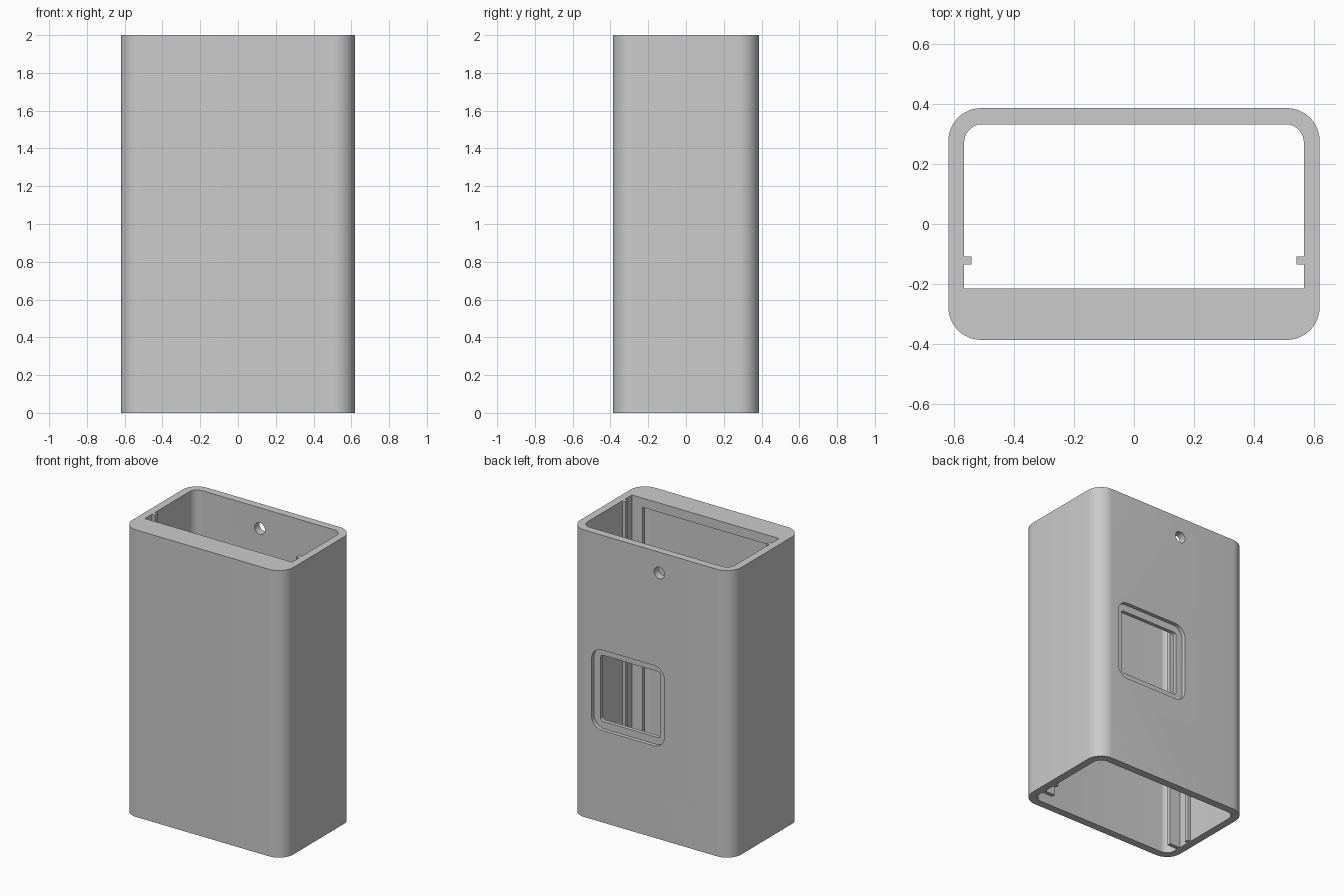
import bpy, bmesh, math
from mathutils import Matrix

cube = bpy.data.objects.get("Cube")
if cube:
    bpy.data.objects.remove(cube, do_unlink=True)

grey = bpy.data.materials.new("plain_grey")
grey.use_nodes = True
COLOUR = (0.6, 0.6, 0.6, 1)
grey.diffuse_color = COLOUR
grey.node_tree.nodes["Principled BSDF"].inputs["Base Color"].default_value = COLOUR

HEIGHT = 2.0
OUT_X, OUT_Y = 0.62, 0.387      # outer half sizes
IN_X, IN_Y = 0.567, 0.333       # inner half sizes
LEDGE_Y = -0.215                # back of the top ledge and long ribs
LEDGE_Z = 1.935


def rounded_outline(u0, u1, v0, v1, back_r, front_r, steps=12):
    """Counter-clockwise rectangle with rounded corners; radius 0 stays square."""
    corners = ((u1, v1, -1, -1, back_r), (u0, v1, 1, -1, back_r),
               (u0, v0, 1, 1, front_r), (u1, v0, -1, 1, front_r))
    pts = []
    for i, (u, v, su, sv, r) in enumerate(corners):
        if r == 0:
            pts.append((u, v))
            continue
        for k in range(steps + 1):
            a = (i + k / steps) * math.pi / 2
            pts.append((u + su * r + r * math.cos(a), v + sv * r + r * math.sin(a)))
    return pts


def prism(name, outline, low, high, along_y=False):
    """Extrude an outline from low to high along z, or along y."""
    bm = bmesh.new()
    face = bm.faces.new([bm.verts.new((u, v, low)) for u, v in outline])
    top = bmesh.ops.extrude_face_region(bm, geom=[face])["geom"]
    moved = [g for g in top if isinstance(g, bmesh.types.BMVert)]
    bmesh.ops.translate(bm, verts=moved, vec=(0, 0, high - low))
    if along_y:
        swap = Matrix(((1, 0, 0, 0), (0, 0, 1, 0), (0, 1, 0, 0), (0, 0, 0, 1)))
        bmesh.ops.transform(bm, matrix=swap, verts=bm.verts)
    bmesh.ops.remove_doubles(bm, verts=bm.verts, dist=1e-5)
    bmesh.ops.recalc_face_normals(bm, faces=bm.faces)
    mesh = bpy.data.meshes.new(name)
    bm.to_mesh(mesh)
    bm.free()
    mesh.materials.append(grey)
    obj = bpy.data.objects.new(name, mesh)
    bpy.context.collection.objects.link(obj)
    return obj


def activate(obj):
    bpy.ops.object.select_all(action='DESELECT')
    obj.select_set(True)
    bpy.context.view_layer.objects.active = obj


def cut(obj, cutter):
    cutter.hide_render = True
    mod = obj.modifiers.new("cut", 'BOOLEAN')
    mod.operation = 'DIFFERENCE'
    mod.solver = 'EXACT'
    mod.object = cutter
    activate(obj)
    bpy.ops.object.modifier_apply(modifier=mod.name)
    bpy.data.objects.remove(cutter, do_unlink=True)


# Sleeve with rounded corners, open at both ends
shell = prism("case_shell", rounded_outline(-OUT_X, OUT_X, -OUT_Y, OUT_Y, 0.11, 0.11), 0, HEIGHT)
cut(shell, prism("cavity", rounded_outline(-IN_X, IN_X, -IN_Y, IN_Y, 0.06, 0.06), -0.1, LEDGE_Z))

# Smaller mouth leaves a ledge across the front at the top
cut(shell, prism("mouth", rounded_outline(-IN_X, IN_X, LEDGE_Y, IN_Y, 0.06, 0), 1.8, HEIGHT + 0.1))

# Back wall: round hole, window recess and window opening
WIN_X, WIN_Z = 0.177, 0.92


def back_cut(name, x, z, half, radius, depth_from):
    outline = rounded_outline(x - half, x + half, z - half, z + half, radius, radius)
    cut(shell, prism(name, outline, depth_from, 0.5, along_y=True))


back_cut("hole", -0.065, 1.855, 0.04, 0.0399, 0.2)
back_cut("window_recess", WIN_X, WIN_Z, 0.28, 0.08, 0.36)
back_cut("window_opening", WIN_X, WIN_Z, 0.23, 0.02, 0.2)

activate(shell)
bpy.ops.object.shade_smooth_by_angle(angle=math.radians(30))

# Paired guide ribs on the side walls
for side, s in (("left", 1), ("right", -1)):
    for name, tip, y0, y1, top in (
            ("long_rib", 0.485, LEDGE_Y - 0.028, LEDGE_Y, LEDGE_Z),
            ("short_rib", 0.543, -0.136, -0.108, HEIGHT)):
        x0, x1 = sorted((s * tip, s * (IN_X + 0.005)))
        prism(f"{side}_{name}", rounded_outline(x0, x1, y0, y1, 0, 0), 0, top)
